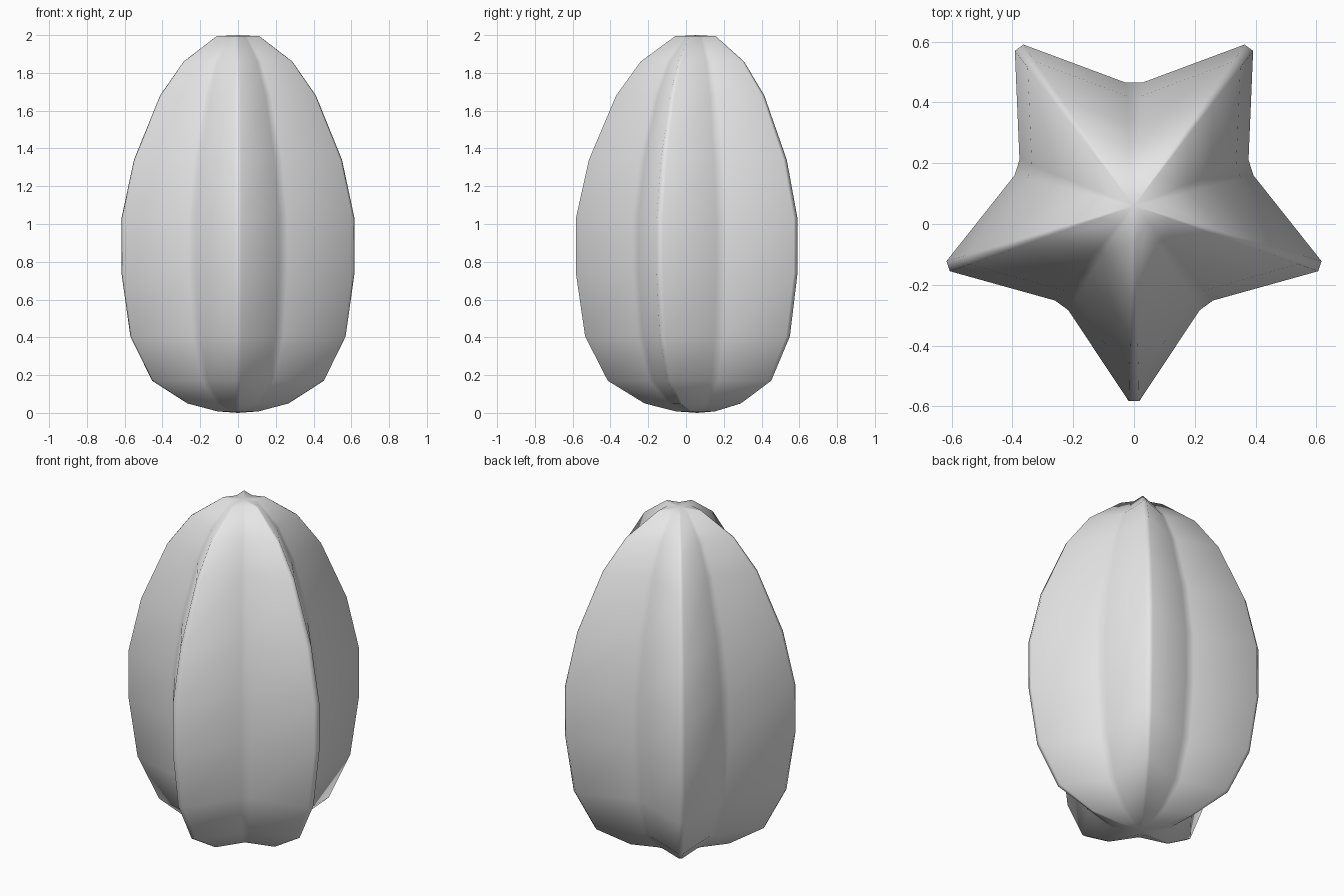
import bpy
import bmesh
from math import cos, sin, tau, radians
from mathutils import Vector

cube = bpy.data.objects.get("Cube")
if cube:
    bpy.data.objects.remove(cube, do_unlink=True)

# Flat grey skin
skin = bpy.data.materials.new("light grey skin")
skin.use_nodes = True
grey = (0.8, 0.8, 0.8, 1)
skin.diffuse_color = grey
skin.node_tree.nodes["Principled BSDF"].inputs["Base Color"].default_value = grey

CENTRE_Y = 0.06
TIP, VALLEY = 0.643, 0.405
TIP_HALF, VALLEY_HALF = 0.0175, 0.027

# Ridge radius at each height, bottom to top
PROFILE = [(0.008, 0.113), (0.05, 0.279), (0.17, 0.474), (0.405, 0.594),
           (0.74, 0.643), (1.03, 0.643), (1.34, 0.574), (1.68, 0.43),
           (1.86, 0.30), (1.994, 0.118)]


def star_outline():
    """Five-pointed star with blunt tips and blunt valleys."""
    points = []
    for i in range(10):
        angle = radians(-90) + i * tau / 10
        radius, half = (TIP, TIP_HALF) if i % 2 == 0 else (VALLEY, VALLEY_HALF)
        out = Vector((cos(angle), sin(angle)))
        side = Vector((-sin(angle), cos(angle)))
        points += [out * radius - side * half, out * radius + side * half]
    return points


# Ribbed fruit body: scaled star rings closed by shallow caps
bm = bmesh.new()
star = star_outline()
rings = [[bm.verts.new((p.x * r / TIP, CENTRE_Y + p.y * r / TIP, z)) for p in star]
         for z, r in PROFILE]
count = len(star)
for low, high in zip(rings, rings[1:]):
    for i in range(count):
        j = (i + 1) % count
        bm.faces.new((low[i], low[j], high[j], high[i]))
for ring, z in ((rings[0], 0), (rings[-1], 2)):
    pole = bm.verts.new((0, CENTRE_Y, z))
    for i in range(count):
        bm.faces.new((ring[i], ring[(i + 1) % count], pole))
bmesh.ops.recalc_face_normals(bm, faces=bm.faces)
for face in bm.faces:
    face.smooth = True

mesh = bpy.data.meshes.new("star_fruit")
bm.to_mesh(mesh)
bm.free()
mesh.materials.append(skin)
fruit = bpy.data.objects.new("star_fruit", mesh)
bpy.context.collection.objects.link(fruit)
